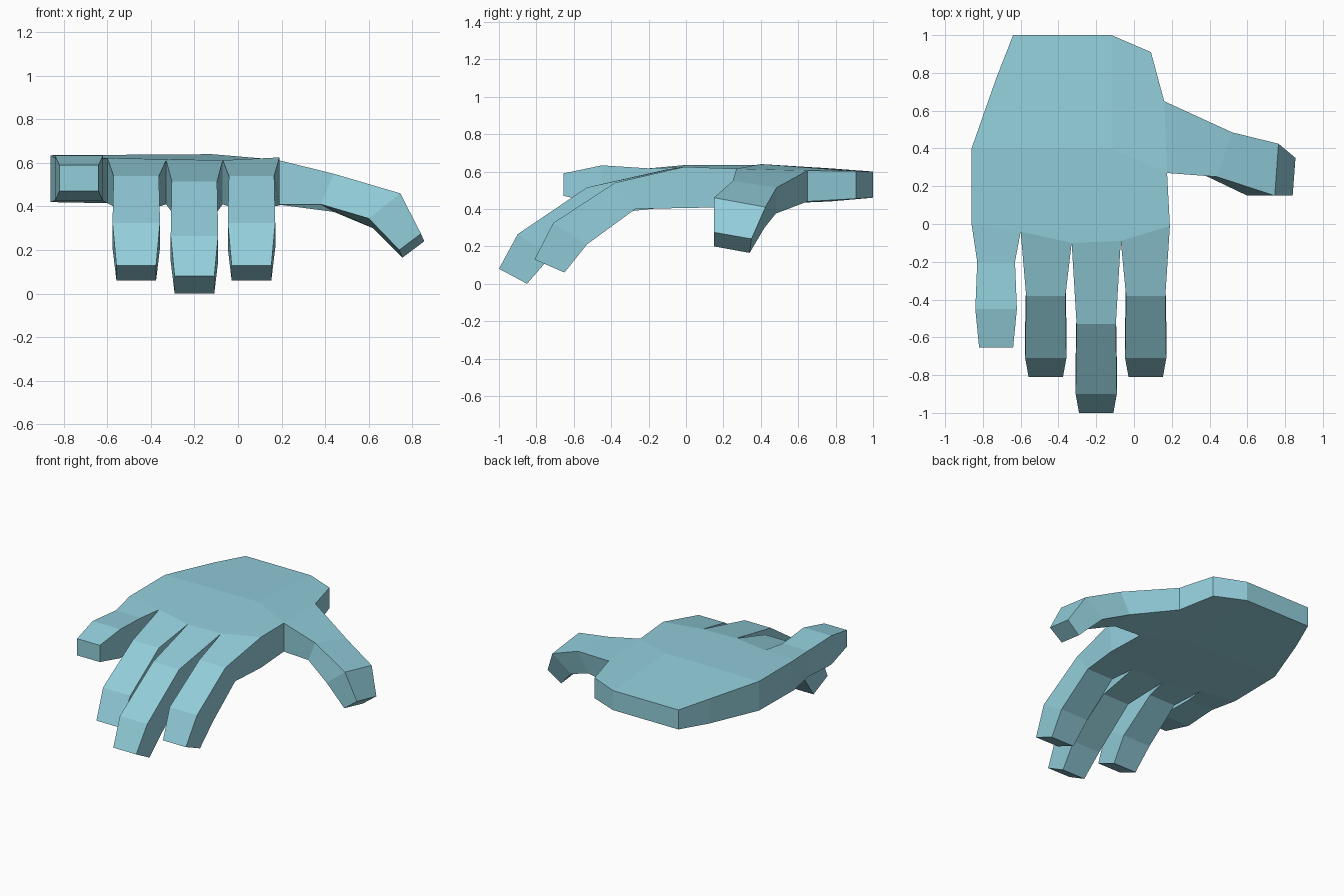
import bpy, bmesh

if "Cube" in bpy.data.objects:
    bpy.data.objects.remove(bpy.data.objects["Cube"])

# Palm outline, clockwise from above: x, y, top z, bottom z
PALM = [(-.86, 0, .635, .42), (-.86, .4, .635, .425), (-.73, .77, .617, .44),
        (-.64, 1, .60, .46), (-.12, 1, .60, .46), (.09, .91, .602, .455),
        (.16, .65, .605, .44), (.175, .27, .615, .41), (.19, -.01, .625, .405),
        (-.07, -.09, .612, .41), (-.33, -.10, .612, .41), (-.60, -.04, .622, .415)]

bm = bmesh.new()
top = [bm.verts.new((x, y, t)) for x, y, t, b in PALM]
bot = [bm.verts.new((x, y, b)) for x, y, t, b in PALM]
knuckle_top = bm.verts.new((-.12, .4, .64))
knuckle_bot = bm.verts.new((-.12, .4, .425))

# Back of hand and underside, each creased across the middle
for v, k in ((top, knuckle_top), (bot, knuckle_bot)):
    bm.faces.new(v[1:5] + [k])
    bm.faces.new(v[4:8] + [k])
    bm.faces.new([v[0], v[1], k, v[7], v[8], v[9], v[10], v[11]])


def limb(side, rings):
    """Loft four-sided rings out of one side of the palm and cap the tip."""
    j = (side + 1) % len(PALM)
    prev = [top[side], top[j], bot[j], bot[side]]
    for ring in rings:
        cur = [bm.verts.new(p) for p in ring]
        for a in range(4):
            b = (a + 1) % 4
            bm.faces.new((prev[a], prev[b], cur[b], cur[a]))
        prev = cur
    bm.faces.new(prev)


def finger(side, x, joints):
    """Joints: half width, top y, top z, bottom y, bottom z."""
    limb(side, [[(x + w, ty, tz), (x - w, ty, tz), (x - w, by, bz), (x + w, by, bz)]
                for w, ty, tz, by, bz in joints])


# Plain palm sides
for i in (0, 1, 2, 3, 4, 5, 7):
    bm.faces.new((top[i], top[i + 1], bot[i + 1], bot[i]))

# Index, middle and ring fingers curl down; the little finger stays straight
SHORT = [(.104, -.38, .54, -.27, .40), (.109, -.71, .325, -.53, .21),
         (.091, -.81, .13, -.65, .06)]
LONG = [(.104, -.53, .515, -.42, .375), (.109, -.90, .265, -.72, .15),
        (.091, -1, .08, -.85, 0)]
finger(8, .062, SHORT)
finger(9, -.20, LONG)
finger(10, -.467, SHORT)
finger(11, -.73, [(.10, -.20, .617, -.20, .43), (.11, -.45, .633, -.45, .425),
                  (.09, -.655, .59, -.655, .47)])

# Thumb
limb(6, [[(.52, .485, .515), (.44, .25, .55), (.38, .255, .41), (.44, .48, .375)],
         [(.765, .425, .41), (.745, .15, .46), (.60, .15, .345), (.62, .42, .30)],
         [(.855, .35, .24), (.84, .15, .275), (.74, .15, .20), (.755, .34, .165)]])

bmesh.ops.recalc_face_normals(bm, faces=bm.faces)
mesh = bpy.data.meshes.new("hand")
bm.to_mesh(mesh)
bm.free()
hand = bpy.data.objects.new("hand", mesh)
bpy.context.collection.objects.link(hand)

mat = bpy.data.materials.new("light_blue")
mat.diffuse_color = (.29, .62, .71, 1)
mat.use_nodes = True
mat.node_tree.nodes["Principled BSDF"].inputs["Base Color"].default_value = mat.diffuse_color
mesh.materials.append(mat)
